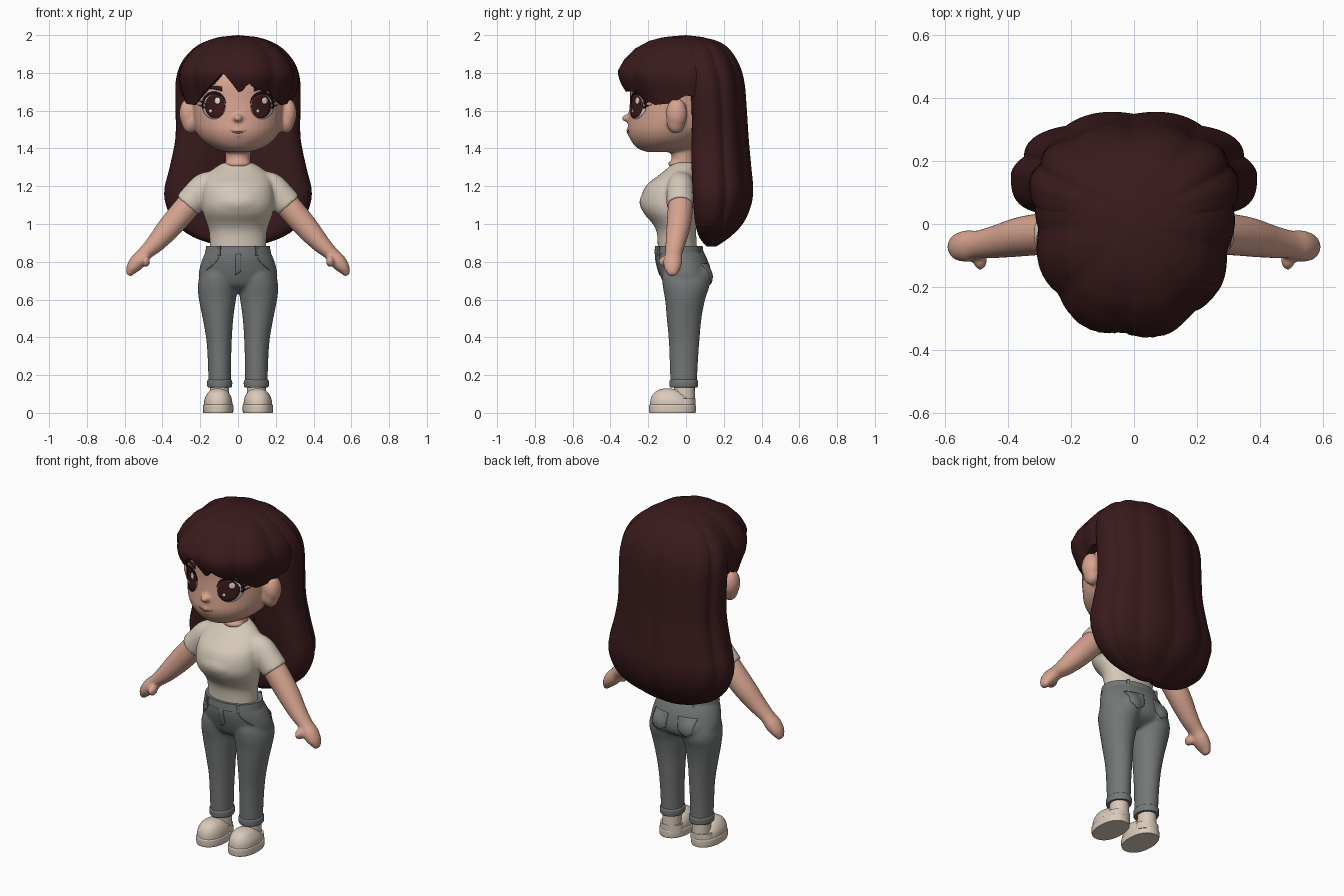
import bpy, bmesh, math
from mathutils import Vector, Matrix
from mathutils.bvhtree import BVHTree

if "Cube" in bpy.data.objects:
    bpy.data.objects.remove(bpy.data.objects["Cube"])


def material(name, rgb):
    m = bpy.data.materials.new(name)
    m.diffuse_color = (*rgb, 1)
    m.use_nodes = True
    m.node_tree.nodes["Principled BSDF"].inputs["Base Color"].default_value = m.diffuse_color
    return m


SKIN = material("skin", (0.68, 0.37, 0.275))
HAIR = material("dark brown hair", (0.042, 0.0105, 0.0115))
SHIRT = material("cream cloth", (0.66, 0.58, 0.48))
JEANS = material("grey denim", (0.175, 0.185, 0.185))
SHOE = material("pale shoe", (0.7, 0.59, 0.49))
WHITE = material("eye white", (0.75, 0.72, 0.7))
IRIS = material("brown iris", (0.045, 0.01, 0.01))
BLACK = material("black lash", (0.012, 0.006, 0.006))
LIP = material("lip", (0.45, 0.17, 0.13))


def lerp_table(table, v):
    for (a, p), (b, q) in zip(table, table[1:]):
        if a <= v <= b:
            return p + (q - p) * (v - a) / (b - a)
    return table[0][1] if v < table[0][0] else table[-1][1]


def spline(keys, k=6):
    """Catmull-Rom through the key rows."""
    out = []
    for i in range(len(keys) - 1):
        a, b, c, d = keys[max(i - 1, 0)], keys[i], keys[i + 1], keys[min(i + 2, len(keys) - 1)]
        for j in range(k):
            t = j / k
            out.append([0.5 * (2 * q + (r - p) * t + (2 * p - 5 * q + 4 * r - s) * t * t
                               + (3 * q - p - 3 * r + s) * t ** 3) for p, q, r, s in zip(a, b, c, d)])
    return out + [list(keys[-1])]


def skin_rings(bm, rings, cap=True):
    rows = [[bm.verts.new(p) for p in r] for r in rings]
    n = len(rows[0])
    for a, b in zip(rows, rows[1:]):
        for i in range(n):
            bm.faces.new((a[i], a[(i + 1) % n], b[(i + 1) % n], b[i]))
    if cap:
        bm.faces.new(rows[0][::-1])
        bm.faces.new(rows[-1])


def tube(bm, keys, s=1, flat=True, n=40, p=2):
    """Loft of (x, y, z, radius across, radius in y); s mirrors x."""
    pts = spline(keys)
    rings = []
    for i, (x, y, z, rw, ry) in enumerate(pts):
        w = Vector((1, 0, 0))
        if not flat:
            t = Vector(pts[min(i + 1, len(pts) - 1)][:3]) - Vector(pts[max(i - 1, 0)][:3])
            w = Vector((-t.z, 0, t.x)).normalized()
        ring = []
        for j in range(n):
            c, d = math.cos(j * math.tau / n), math.sin(j * math.tau / n)
            c, d = (math.copysign(abs(v) ** (2 / p), v) for v in (c, d))
            q = Vector((x, y, z)) + w * max(rw, .002) * c + Vector((0, max(ry, .002) * d, 0))
            ring.append((q.x * s, q.y, q.z))
        rings.append(ring)
    skin_rings(bm, rings)


def ball(bm, loc, r):
    bmesh.ops.create_uvsphere(bm, u_segments=24, v_segments=14, radius=1,
                              matrix=Matrix.Translation(loc) @ Matrix.Diagonal((*r, 1)))


def finish(bm, name, mat, voxel=0, smooth=5):
    bmesh.ops.remove_doubles(bm, verts=bm.verts, dist=1e-5)
    bmesh.ops.recalc_face_normals(bm, faces=bm.faces)
    me = bpy.data.meshes.new(name)
    bm.to_mesh(me)
    bm.free()
    me.materials.append(mat)
    me.polygons.foreach_set("use_smooth", [True] * len(me.polygons))
    me.set_sharp_from_angle(angle=math.radians(50))
    ob = bpy.data.objects.new(name, me)
    bpy.context.collection.objects.link(ob)
    if voxel:
        m = ob.modifiers.new("blend", 'REMESH')
        m.mode, m.voxel_size, m.use_smooth_shade = 'VOXEL', voxel, True
        m = ob.modifiers.new("soften", 'SMOOTH')
        m.factor, m.iterations = 0.5, smooth
    return ob


def patch(name, f, nu, nv, tree, side, off, thick, mat):
    """Thin plate f(u, v) -> (x, z) projected in y on a surface."""
    bm = bmesh.new()
    grid = []
    for i in range(nu + 1):
        row = []
        for j in range(nv + 1):
            x, z = f(i / nu, j / nv)
            hit = tree.ray_cast(Vector((x, side * 2, z)), Vector((0, -side, 0)))[0]
            row.append(bm.verts.new((x, (hit.y if hit else 0) + side * off, z)))
        grid.append(row)
    for a, b in zip(grid, grid[1:]):
        for j in range(nv):
            bm.faces.new((a[j], b[j], b[j + 1], a[j + 1]))
    ob = finish(bm, name, mat)
    m = ob.modifiers.new("thickness", 'SOLIDIFY')
    m.thickness, m.offset = thick, 0


def oval(cx, cz, rx, rz):
    return lambda u, v: (cx + rx * v * math.cos(u * math.tau), cz + rz * v * math.sin(u * math.tau))


def surface(ob):
    dg = bpy.context.evaluated_depsgraph_get()
    dg.update()
    return BVHTree.FromObject(ob, dg)


# head with neck, ears, nose and lips
bm = bmesh.new()
tube(bm, [(0, -.11, 1.38, .06, .09), (0, -.105, 1.4, .125, .15), (0, -.09, 1.44, .185, .2),
          (0, -.07, 1.49, .222, .238), (0, -.06, 1.55, .238, .245), (0, -.05, 1.65, .245, .247),
          (0, -.04, 1.76, .25, .25), (0, -.03, 1.85, .2, .2), (0, -.03, 1.91, .08, .08)])
tube(bm, [(0, -.01, 1.27, .07, .06), (0, -.015, 1.34, .066, .06), (0, -.02, 1.45, .07, .065)])
ball(bm, (0, -.045, 1.318), (.066, .05, .026))
ball(bm, (0, -.305, 1.56), (.026, .036, .02))
ball(bm, (0, -.296, 1.497), (.03, .02, .01))
ball(bm, (0, -.288, 1.472), (.024, .022, .01))
for s in (-1, 1):
    ball(bm, (s * .264, -.05, 1.585), (.047, .056, .08))
    ball(bm, (s * .254, -.054, 1.55), (.045, .05, .07))
head = finish(bm, "head", SKIN, .009, 3)
face = surface(head)

# painted face
for s, side in ((-1, "left"), (1, "right")):
    patch(side + "_eye_white", oval(s * .127, 1.622, .06, .066), 32, 4, face, -1, .001, .004, WHITE)
    patch(side + "_iris", oval(s * .122, 1.624, .052, .064), 32, 4, face, -1, .004, .004, IRIS)
    patch(side + "_eye_glint", oval(s * .125 + .016, 1.652, .015, .018), 16, 2, face, -1, .007, .003, WHITE)
    patch(side + "_small_glint", oval(s * .125 - .02, 1.598, .008, .009), 12, 2, face, -1, .007, .003, WHITE)

    def lash(u, v, s=s):
        a = math.radians(165 - 175 * u)
        k = 1 + .16 * v * math.sin(math.pi * u) + .05 * v
        return s * (.125 + .06 * k * math.cos(a)), 1.622 + .066 * k * math.sin(a)
    patch(side + "_upper_lash", lash, 20, 1, face, -1, .005, .004, BLACK)
    for q in (0, 1):
        patch(side + "_lash_tip", lambda u, v: (s * (.178 + .032 * u), 1.618 + .022 * q + .014 * u + .014 * (v - .5) * (1 - u)),
              4, 1, face, -1, .005, .004, BLACK)
    patch(side + "_eyebrow", lambda u, v: (s * (.085 + .1 * u), 1.714 + .012 * math.sin(2.6 * u) - .006 * u
                                           + .024 * (v - .5) * (1 - .6 * u)), 10, 1, face, -1, .003, .005, HAIR)
patch("mouth", lambda u, v: (.09 * (u - .5), 1.484 + .012 * (2 * u - 1) ** 2 + .008 * (v - .5) * (1.1 - abs(2 * u - 1))),
      14, 1, face, -1, .002, .004, LIP)

# fringe and crown: dome whose lower edge follows the locks
EDGE = [(-180, 1.6), (-120, 1.66), (-90, 1.68), (-75, 1.64), (-55, 1.63), (-38, 1.685), (-25, 1.735),
        (-13, 1.80), (-9, 1.77), (0, 1.70), (4, 1.7), (9, 1.745), (17, 1.715), (28, 1.695), (33, 1.71), (38, 1.67),
        (55, 1.63), (75, 1.64), (90, 1.68), (120, 1.66), (180, 1.6)]
DOME = [(1.6, .9), (1.69, .955), (1.75, 1), (1.81, .99), (1.87, .9), (1.93, .735), (1.97, .53), (1.99, .32), (2, 0)]
rings, N, ROWS = [], 144, 18
for k in range(ROWS + 2):
    ring = []
    for i in range(N):
        deg = -180 + 360 * i / N
        a = math.radians(deg)
        e = lerp_table(EDGE, deg)
        z = 2 - (2 - e) * (min(k, ROWS) / ROWS) ** 2
        ry = .37 if abs(deg) < 90 else .28
        r = ((abs(math.sin(a)) / .322) ** 2.15 + (abs(math.cos(a)) / ry) ** 2.15) ** (-1 / 2.15)
        r *= lerp_table(DOME, z) * (1 - .055 * (1 - abs(math.sin(4.5 * a + .5))))
        r *= 1 - .9 * max(0, 1.8 - z) * max(0, math.cos(a))
        if k > ROWS:
            r, z = r * .8, z + .01
        ring.append((r * math.sin(a), -r * math.cos(a), z))
    rings.append(ring)
bm = bmesh.new()
skin_rings(bm, rings, cap=False)
finish(bm, "fringe_and_crown", HAIR)

# long back hair: crescent section (height, half width, front y, back y)
rings = []
for z, w, yf, yb in spline([(.88, .09, .11, .16), (.93, .235, .07, .235), (1.0, .33, .05, .305), (1.09, .378, .04, .348),
                            (1.18, .39, .035, .362), (1.3, .362, .03, .352), (1.45, .332, .03, .338), (1.6, .33, .03, .328),
                            (1.75, .33, .02, .315), (1.85, .302, 0, .285), (1.93, .235, 0, .23), (1.97, .16, 0, .165),
                            (1.99, .05, .03, .08)], 5):
    ym = yf + .36 * (yb - yf)
    ring = []
    for i in range(120):
        a = math.tau * i / 120
        c, d = math.cos(a), math.sin(a)
        k = 1 - .06 * (1 - abs(math.sin(5 * (a - math.pi / 2)))) if d > 0 else 1
        x = w * k * c
        y = ym + (yb - ym) * k * d if d > 0 else ym - (ym - yf) * abs(math.sin(2 * a)) ** .7
        ring.append((x, y, z))
    rings.append(ring)
bm = bmesh.new()
skin_rings(bm, rings)
finish(bm, "long_back_hair", HAIR)

# shirt with sleeves
bm = bmesh.new()
tube(bm, [(0, -.045, .86, .15, .104), (0, -.05, .95, .152, .104), (0, -.06, 1.0, .165, .116), (0, -.083, 1.06, .185, .142),
          (0, -.088, 1.12, .192, .152), (0, -.076, 1.2, .185, .138), (0, -.04, 1.26, .165, .102), (0, -.018, 1.3, .12, .075),
          (0, -.01, 1.325, .078, .062)])
ball(bm, (0, -.125, 1.115), (.155, .122, .09))
for s in (-1, 1):
    tube(bm, [(.09, -.03, 1.235, .05, .06), (.17, -.03, 1.2, .075, .07), (.225, -.03, 1.145, .077, .073),
              (.268, -.03, 1.098, .075, .073)], s, flat=False)
finish(bm, "shirt", SHIRT, .009, 6)

# arms with mitten hands
for s, side in ((-1, "left"), (1, "right")):
    bm = bmesh.new()
    tube(bm, [(.19, -.028, 1.18, .06, .06), (.27, -.03, 1.09, .067, .066), (.36, -.04, .985, .063, .063),
              (.435, -.055, .9, .05, .053), (.495, -.065, .842, .038, .045), (.53, -.07, .802, .042, .05),
              (.56, -.072, .765, .033, .042), (.579, -.072, .728, .014, .02)], s, flat=False)
    ball(bm, (s * .488, -.11, .802), (.022, .036, .03))
    finish(bm, side + "_arm", SKIN, .008, 4)

# jeans
bm = bmesh.new()
tube(bm, [(0, -.037, .865, .165, .124), (0, -.02, .8, .194, .138), (0, 0, .72, .209, .134), (0, .005, .67, .18, .11),
          (0, .005, .635, .09, .05)])
for s in (-1, 1):
    tube(bm, [(.097, -.012, .14, .06, .07), (.098, -.012, .25, .061, .074), (.1, -.01, .38, .067, .081),
              (.106, -.01, .5, .081, .092), (.109, -.005, .6, .098, .106), (.107, 0, .67, .106, .123),
              (.1, -.004, .73, .1, .122), (.095, -.01, .79, .07, .1)], s)
    ball(bm, (s * .09, .04, .72), (.085, .1, .085))
jeans = finish(bm, "jeans", JEANS, .009, 6)
cloth = surface(jeans)

# waistband, loops, fly, pockets
bm = bmesh.new()
tube(bm, [(0, -.037, .84, .176, .131), (0, -.038, .883, .168, .126)], n=64)
finish(bm, "waistband", JEANS)
bm = bmesh.new()
for deg in (-125, -55, 55, 125):
    a = math.radians(deg)
    bmesh.ops.create_cube(bm, size=1, matrix=Matrix.Translation((.172 * math.cos(a), -.037 + .129 * math.sin(a), .858))
                          @ Matrix.Rotation(a, 4, 'Z') @ Matrix.Diagonal((.014, .016, .052, 1)))
finish(bm, "belt_loops", JEANS)
patch("fly", lambda u, v: (-.012 + .028 * u, .84 - v * (.09 + .02 * (1 - u))), 4, 10, cloth, -1, .001, .006, JEANS)
for s, side in ((-1, "left"), (1, "right")):
    patch(side + "_back_pocket", lambda u, v: (s * .086 + (u - .5) * (.105 - .015 * v), .79 - v * (.08 + .028 * (1 - abs(2 * u - 1)))),
          10, 10, cloth, 1, .001, .006, JEANS)
    patch(side + "_front_pocket_seam", lambda u, v: (s * (.1 + .065 * u), .83 - .055 * u ** .5 - .02 * u + .006 * v),
          12, 1, cloth, -1, 0, .005, JEANS)

# trouser cuffs, ankles, shoes
for s, side in ((-1, "left"), (1, "right")):
    bm = bmesh.new()
    tube(bm, [(.097, -.012, .135, .062, .072), (.097, -.012, .143, .066, .075), (.097, -.012, .168, .066, .075),
              (.097, -.012, .176, .06, .07)], s)
    finish(bm, side + "_cuff", JEANS)
    bm = bmesh.new()
    tube(bm, [(.098, -.008, .05, .053, .056), (.098, -.008, .15, .05, .054)], s)
    tube(bm, [(.102, -.015, .03, .07, .064), (.101, -.012, .076, .064, .061)], s)
    tube(bm, [(.105, -.074, .03, .076, .118), (.105, -.08, .07, .073, .108), (.104, -.09, .1, .06, .084),
              (.104, -.095, .12, .041, .054), (.104, -.097, .13, .012, .016)], s, p=2.2)
    finish(bm, side + "_shoe", SHOE)
    bm = bmesh.new()
    tube(bm, [(.105, -.072, 0, .078, .122), (.105, -.072, .01, .08, .124), (.105, -.072, .038, .08, .124),
              (.105, -.072, .045, .075, .119)], s, p=2.2)
    finish(bm, side + "_sole", SHOE)
